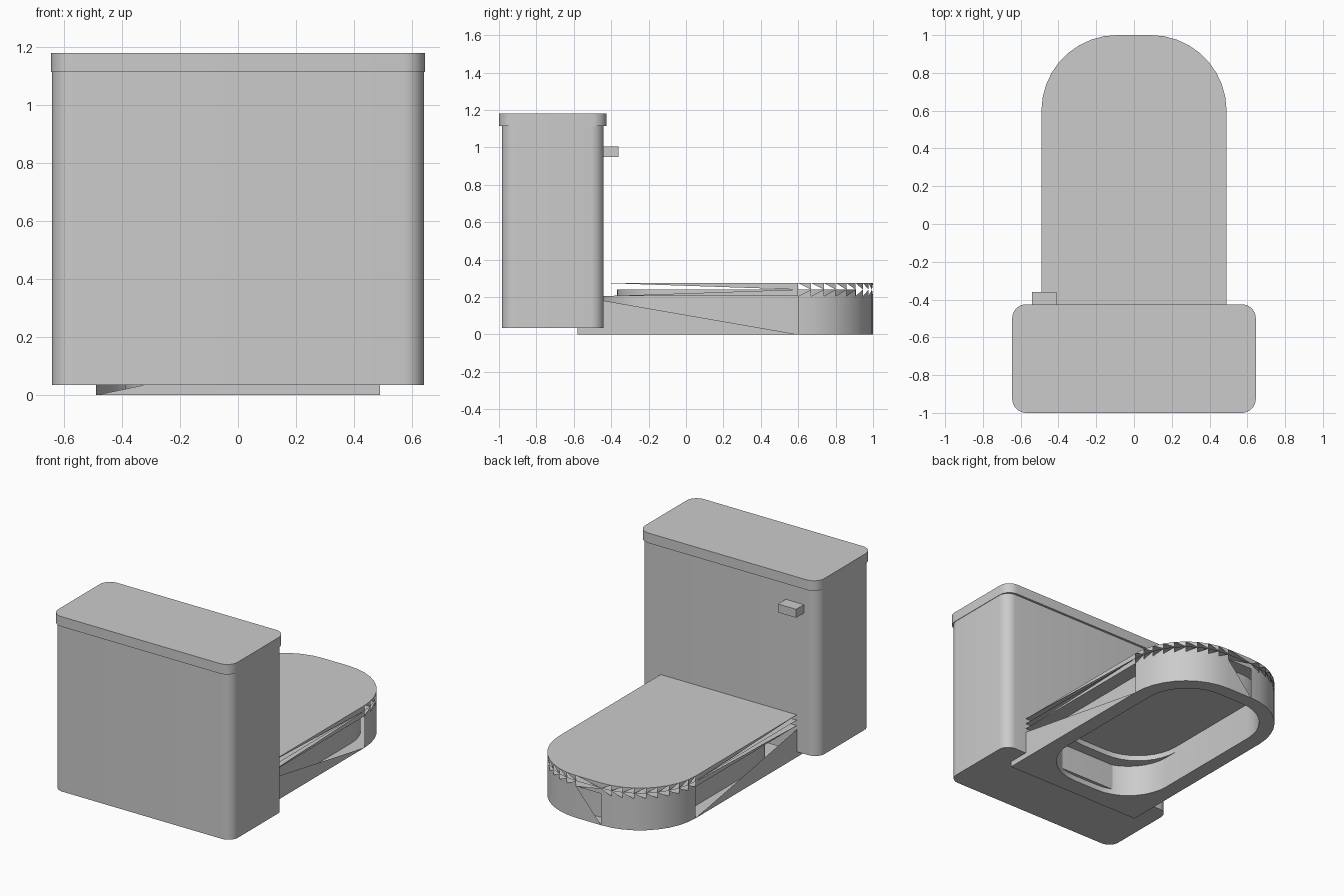
import bpy, bmesh
from math import cos, sin, pi, radians

cube = bpy.data.objects.get("Cube")
if cube:
    bpy.data.objects.remove(cube)

grey = bpy.data.materials.new("plain_grey")
grey.use_nodes = True
grey.diffuse_color = (0.6, 0.6, 0.6, 1)
grey.node_tree.nodes["Principled BSDF"].inputs["Base Color"].default_value = (0.6, 0.6, 0.6, 1)

N = 9  # segments per rounded corner


def outline(half_x, y0, y1, r_rear, r_front):
    """Counter-clockwise rounded rectangle, starting at the rear on the +x side."""
    pts = []
    corners = [(1, y0, 1, r_rear, -pi / 2), (1, y1, -1, r_front, 0),
               (-1, y1, -1, r_front, pi / 2), (-1, y0, 1, r_rear, pi)]
    for sx, y, sy, r, start in corners:
        cx, cy = sx * (half_x - r), y + sy * r
        steps = N if r > 0 else 0
        for k in range(steps + 1):
            a = start + k * pi / 2 / N
            pts.append((cx + r * cos(a), cy + r * sin(a)))
    return pts


def loop(bm, pts, z):
    return [bm.verts.new((x, y, z)) for x, y in pts]


def band(bm, pts, z0, z1, pick=None):
    """Upright wall; pick(i, lo_i, lo_j, hi_i, hi_j) may return a partial face."""
    lo, hi = loop(bm, pts, z0), loop(bm, pts, z1)
    for i in range(len(pts)):
        j = (i + 1) % len(pts)
        face = pick(i, lo[i], lo[j], hi[i], hi[j]) if pick else None
        bm.faces.new(face or (lo[i], lo[j], hi[j], hi[i]))


def sheet(bm, z, pts, hole=None, up=True):
    """Flat plate, optionally with a hole."""
    if hole is None:
        face = bm.faces.new(loop(bm, pts, z))
        if not up:
            face.normal_flip()
        return
    edges = []
    for ring in (pts, hole):
        v = loop(bm, ring, z)
        edges += [bm.edges.new((v[i - 1], v[i])) for i in range(len(v))]
    bmesh.ops.triangle_fill(bm, use_beauty=True, use_dissolve=False, edges=edges,
                            normal=(0, 0, 1 if up else -1))


def finish(bm, name):
    bmesh.ops.remove_doubles(bm, verts=bm.verts[:], dist=0.0005)
    loose = [v for v in bm.verts if not v.link_faces]
    bmesh.ops.delete(bm, geom=loose, context='VERTS')
    mesh = bpy.data.meshes.new(name)
    bm.to_mesh(mesh)
    bm.free()
    mesh.materials.append(grey)
    mesh.shade_smooth()
    mesh.set_sharp_from_angle(angle=radians(30))
    obj = bpy.data.objects.new(name, mesh)
    bpy.context.collection.objects.link(obj)
    return obj


def block(name, pts, z0, z1):
    bm = bmesh.new()
    band(bm, pts, z0, z1)
    sheet(bm, z0, pts, up=False)
    sheet(bm, z1, pts)
    return finish(bm, name)


# Edge numbers on the horseshoe outline
RIGHT, FLAT, LEFT, REAR = 0, N + 1, 2 * N + 2, 2 * N + 3


def bowl_wall(i, a, b, c, d):
    if i in (RIGHT, FLAT):
        return a, b, c
    if i in (LEFT, REAR):
        return a, b, d


def seat_wall(i, a, b, c, d):
    return (a, b, d) if i <= FLAT else (a, b, c)


def lid_wall(i, a, b, c, d):
    return (b, d, c) if i <= FLAT else (a, d, c)


BOWL_TOP, SEAT_TOP, LID_TOP = 0.205, 0.24, 0.275
foot = outline(0.49, -0.58, 1, 0, 0.4)
cover = outline(0.49, -0.44, 1, 0, 0.4)
bowl_hole = outline(0.39, -0.46, 0.91, 0.3, 0.3)
seat_hole = outline(0.39, -0.37, 0.91, 0.3, 0.3)

# Bowl: floor ring, partly open outer wall, inner wall
bm = bmesh.new()
sheet(bm, 0, foot, bowl_hole, up=False)
band(bm, foot, 0, BOWL_TOP, bowl_wall)
band(bm, bowl_hole[::-1], 0, BOWL_TOP)
finish(bm, "bowl")

# Seat: ring with toothed outer edge
bm = bmesh.new()
sheet(bm, BOWL_TOP, foot, seat_hole, up=False)
band(bm, cover, BOWL_TOP, SEAT_TOP, seat_wall)
band(bm, seat_hole[::-1], BOWL_TOP, SEAT_TOP)
finish(bm, "seat")

# Lid: two plates with toothed edge
bm = bmesh.new()
sheet(bm, SEAT_TOP, cover, up=False)
sheet(bm, LID_TOP, cover)
band(bm, cover, SEAT_TOP, LID_TOP, lid_wall)
finish(bm, "lid")

# Tank, its cover and the flush handle
block("tank", outline(0.642, -0.985, -0.44, 0.07, 0.07), 0.035, 1.115)
block("tank_cover", outline(0.645, -1, -0.425, 0.075, 0.075), 1.115, 1.18)
handle = [(-0.41, -0.45), (-0.41, -0.36), (-0.54, -0.36), (-0.54, -0.45)]
block("flush_handle", handle, 0.95, 1.005)
